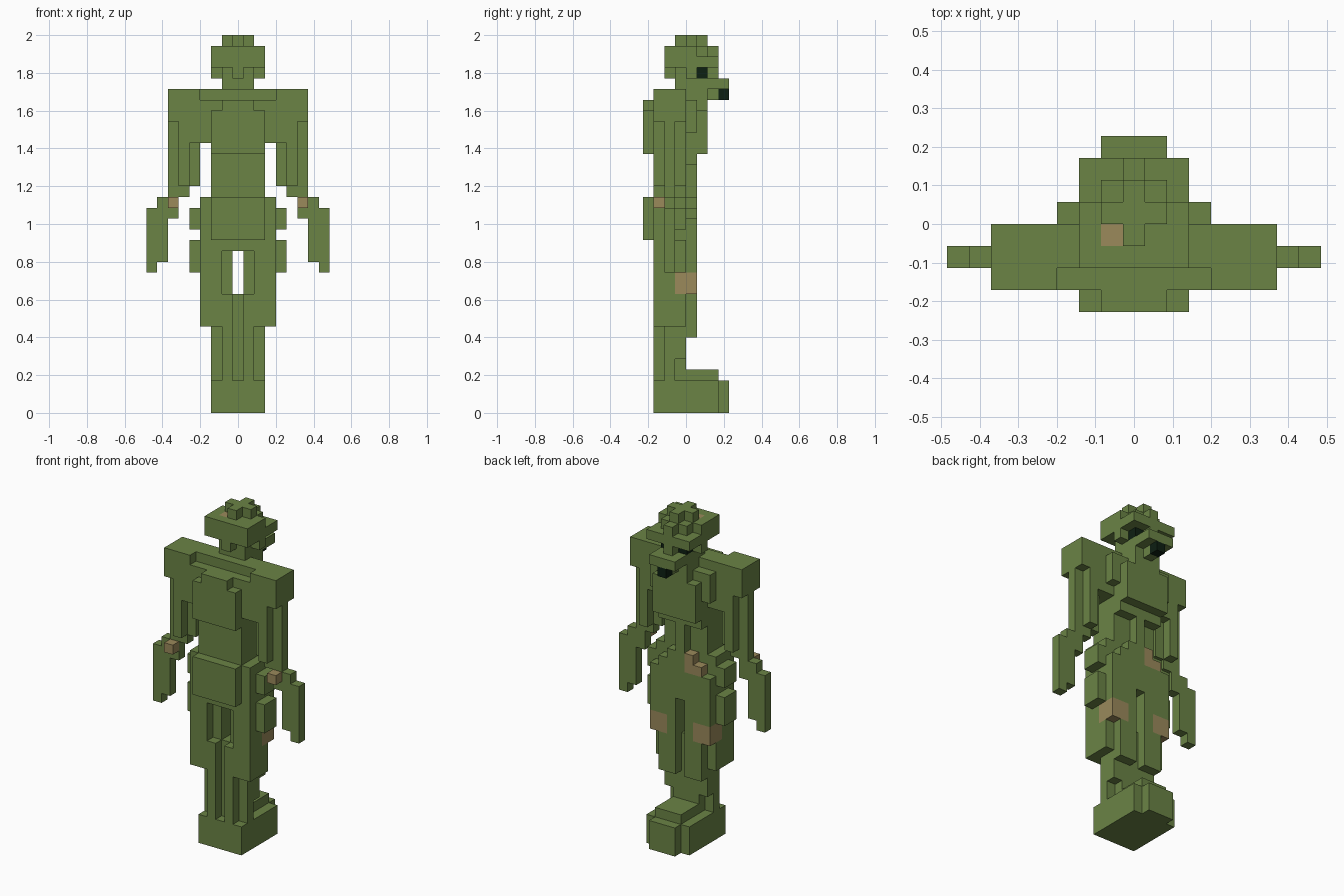
import bpy, bmesh

if "Cube" in bpy.data.objects:
    bpy.data.objects.remove(bpy.data.objects["Cube"])

V = 2 / 35                      # edge of one cube; x cubes centre on x = 0, y cubes start at y = 0


def material(name, rgb):
    m = bpy.data.materials.new(name)
    m.diffuse_color = (*rgb, 1)
    m.use_nodes = True
    m.node_tree.nodes["Principled BSDF"].inputs["Base Color"].default_value = m.diffuse_color
    return m


MATS = [material("green", (0.145, 0.229, 0.060)),
        material("tan", (0.325, 0.252, 0.105)),
        material("dark", (0.004, 0.014, 0.006))]
GREEN, TAN, DARK = 0, 1, 2
cells = {}                      # cube position -> (part, colour)


def box(part, x0, x1, y0, y1, z0, z1, col=GREEN):
    """Fill inclusive cube ranges."""
    for x in range(x0, x1 + 1):
        for y in range(y0, y1 + 1):
            for z in range(z0, z1 + 1):
                cells[x, y, z] = (part, col)


def mid(part, w, *r, **k):
    """Box centred on x = 0, reaching w cubes either way."""
    box(part, -w, w, *r, **k)


def pair(part, x0, x1, *r, **k):
    """Box on the right and its mirror image on the left."""
    box(part + "_right", x0, x1, *r, **k)
    box(part + "_left", -x1, -x0, *r, **k)


def cut(x0, x1, y0, y1, z0, z1):
    for x in range(x0, x1 + 1):
        for y in range(y0, y1 + 1):
            for z in range(z0, z1 + 1):
                cells.pop((x, y, z), None)


# feet
mid("feet", 2, -3, 2, 0, 2)
mid("feet", 1, 3, 3, 0, 2)
mid("feet", 1, 0, 2, 3, 3)

# legs
pair("leg", 1, 1, -3, -1, 3, 10)
pair("leg", 2, 2, -2, -2, 3, 4)
pair("leg", 2, 2, -2, -1, 5, 7)
pair("leg", 1, 2, 0, 0, 7, 12)
pair("leg", 2, 2, -3, 0, 8, 14)
pair("leg", 1, 1, -2, 0, 11, 14)
pair("leg", 3, 3, -3, -1, 8, 12)
pair("leg", 3, 3, -1, 0, 11, 12, col=TAN)
pair("leg", 2, 2, 0, 0, 11, 12, col=TAN)
mid("leg_joint", 0, -2, -1, 3, 10)

# hips and seat
mid("hips", 3, -3, 0, 16, 18)
mid("hips", 3, -3, -1, 19, 19)
mid("hips", 2, -3, 0, 15, 15)
mid("hips", 1, 0, 0, 19, 19)
pair("hip_side", 3, 3, -3, 0, 13, 15)
pair("hip_side", 4, 4, -2, -1, 13, 15)
pair("hip_side", 4, 4, -2, -1, 17, 18)
mid("seat", 2, -4, -4, 16, 19)
cut(-3, -3, 0, 0, 18, 18)
cut(3, 3, 0, 0, 18, 18)
box("hips", -1, -1, 0, 0, 18, 19, TAN)
box("hips", -2, -2, 0, 0, 18, 18, TAN)

# waist, chest and back
mid("waist", 2, -3, -1, 20, 23)
mid("waist", 0, 0, 0, 20, 22)
mid("waist", 2, 0, 0, 23, 23)
mid("chest", 2, -3, 0, 24, 28)
mid("chest", 3, -3, -1, 25, 28)
mid("chest", 3, -2, -1, 29, 29)
mid("chest", 3, 0, 0, 26, 28)
mid("chest", 2, 1, 1, 24, 27)
mid("chest", 1, 1, 1, 28, 28)
mid("back", 2, -4, -4, 24, 27)
mid("back", 1, -4, -4, 28, 28)

# arms and hands
pair("shoulder", 4, 6, -3, -1, 27, 29)
pair("shoulder", 4, 5, -3, -1, 25, 26)
pair("arm", 5, 5, -3, -1, 21, 24)
pair("arm", 4, 4, -2, -2, 21, 24)
pair("arm", 6, 6, -2, -2, 18, 26)
pair("arm", 5, 5, -2, -2, 20, 20)
pair("hand", 6, 6, -3, -3, 19, 19, col=TAN)
pair("hand", 7, 7, -2, -2, 14, 19)
pair("hand", 8, 8, -2, -2, 13, 18)

# neck and snout
mid("neck", 1, -1, 1, 29, 30)
mid("snout", 1, 2, 3, 30, 30)
mid("snout", 0, 2, 2, 29, 29)
mid("snout", 0, 3, 3, 29, 29, col=DARK)

# head
mid("head", 1, -1, 1, 31, 31)
mid("head", 0, -2, 2, 31, 31)
mid("head", 2, 0, 0, 31, 31)
mid("head", 2, -2, 2, 32, 32)
mid("head", 2, -2, 0, 33, 33)
mid("head", 1, 1, 1, 33, 33)
mid("head", 0, 2, 2, 33, 33)
mid("head", 0, -1, 1, 34, 34)
mid("head", 1, 0, 0, 34, 34)
box("head", -1, -1, -1, -1, 33, 33, TAN)
pair("eye", 1, 1, 1, 1, 31, 31, col=DARK)

# turn the cubes of each part into one skin of exposed faces
for part in sorted({p for p, _ in cells.values()}):
    bm = bmesh.new()
    verts = {}
    for pos, (p, col) in cells.items():
        if p != part:
            continue
        for axis in range(3):
            for side in (0, 1):
                n = list(pos)
                n[axis] += 2 * side - 1
                if tuple(n) in cells:
                    continue
                corners = []
                for a, b in ((0, 0), (1, 0), (1, 1), (0, 1)):
                    c = list(pos)
                    c[axis] += side
                    c[(axis + 1) % 3] += a
                    c[(axis + 2) % 3] += b
                    c = tuple(c)
                    if c not in verts:
                        verts[c] = bm.verts.new(((c[0] - 0.5) * V, c[1] * V, c[2] * V))
                    corners.append(verts[c])
                f = bm.faces.new(corners if side else corners[::-1])
                f.material_index = col
    bmesh.ops.dissolve_limit(bm, angle_limit=0.01, verts=bm.verts[:], edges=bm.edges[:],
                             delimit={'MATERIAL'})
    mesh = bpy.data.meshes.new(part)
    bm.to_mesh(mesh)
    bm.free()
    for m in MATS:
        mesh.materials.append(m)
    bpy.context.collection.objects.link(bpy.data.objects.new(part, mesh))
